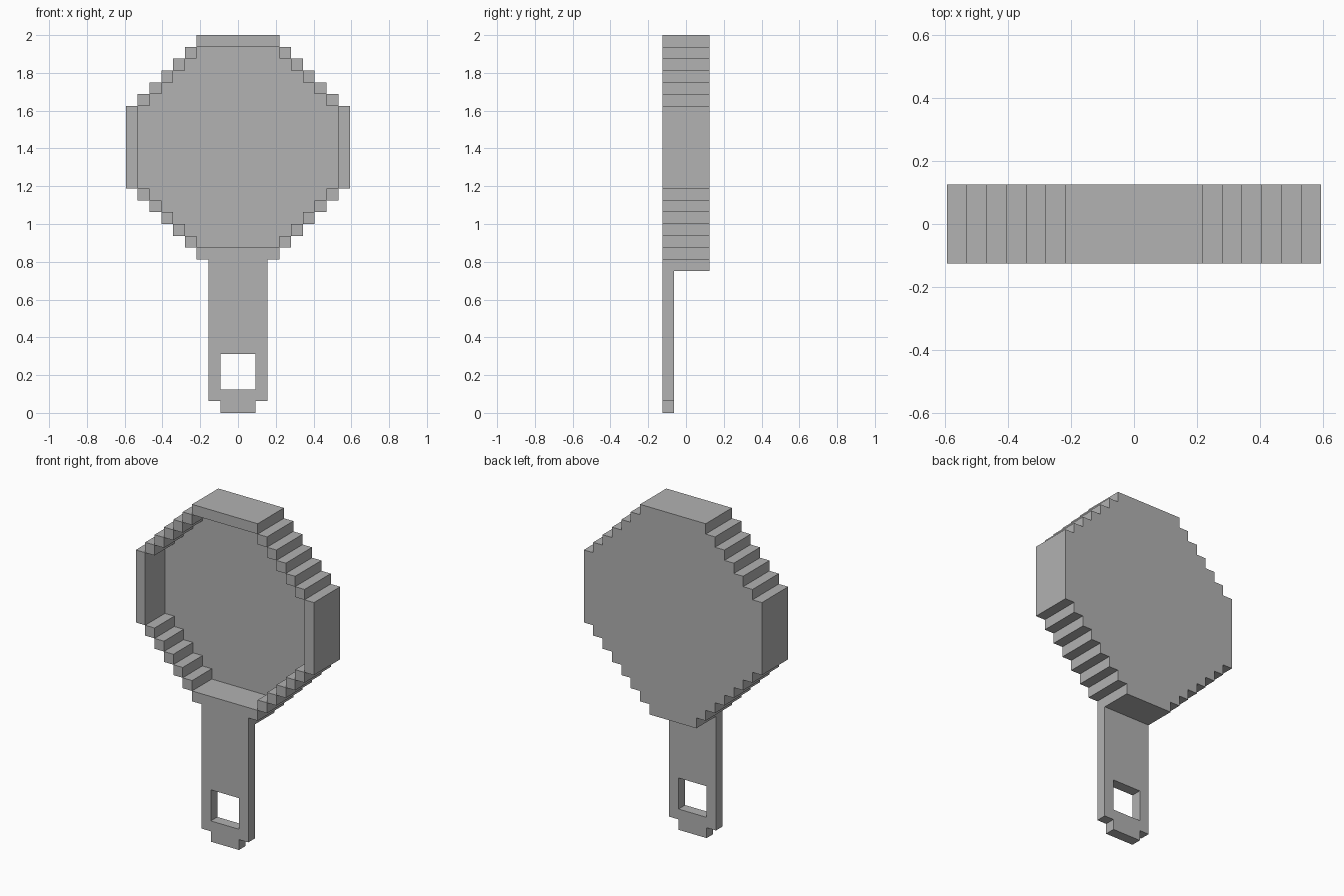
import bpy
import bmesh
import math

cube = bpy.data.objects.get("Cube")
if cube:
    bpy.data.objects.remove(cube, do_unlink=True)

V = 0.0625  # size of one block

grey = bpy.data.materials.new("plain grey")
grey.use_nodes = True
colour = (0.445, 0.445, 0.445, 1)
grey.diffuse_color = colour
grey.node_tree.nodes["Principled BSDF"].inputs["Base Color"].default_value = colour


def slab(name, cells, y0, y1):
    """Extrude a set of (column, row) blocks from y0 to y1, skinning only the outside."""
    bm = bmesh.new()

    def quad(points):
        bm.faces.new([bm.verts.new((x * V, y * V, z * V)) for x, y, z in points])

    for i, k in cells:
        corners = [(i - .5, k), (i + .5, k), (i + .5, k + 1), (i - .5, k + 1)]
        quad([(x, y0, z) for x, z in corners])
        quad([(x, y1, z) for x, z in reversed(corners)])
        neighbours = [(i, k - 1), (i + 1, k), (i, k + 1), (i - 1, k)]
        for n, beside in enumerate(neighbours):
            if beside not in cells:
                a, b = corners[n], corners[(n + 1) % 4]
                quad([(a[0], y0, a[1]), (a[0], y1, a[1]),
                      (b[0], y1, b[1]), (b[0], y0, b[1])])
    bmesh.ops.remove_doubles(bm, verts=bm.verts, dist=V / 100)
    bmesh.ops.dissolve_limit(bm, angle_limit=math.radians(1),
                             verts=bm.verts, edges=bm.edges)
    mesh = bpy.data.meshes.new(name)
    bm.to_mesh(mesh)
    bm.free()
    mesh.materials.append(grey)
    obj = bpy.data.objects.new(name, mesh)
    bpy.context.collection.objects.link(obj)
    return obj


def rect(half, bottom, top):
    return {(i, k) for i in range(-half, half + 1) for k in range(bottom, top)}


# Stepped round disc: half width grows one block per row up to the middle
LOW, HIGH, WIDEST = 13, 31, 9
disc = set()
for row in range(LOW, HIGH + 1):
    half = min(WIDEST, 3 + min(row - LOW, HIGH - row))
    disc |= rect(half, row, row + 1)

# Rim: disc blocks with an open side
steps = [(0, 1), (0, -1), (1, 0), (-1, 0)]
rim = {(i, k) for i, k in disc
       if any((i + dx, k + dz) not in disc for dx, dz in steps)}

slab("pan_base", disc, 1, 2)
slab("pan_rim", rim, -2, 1)

# Neck block under the bowl
slab("neck", rect(2, 12, 13), -1, 2)

# Thin handle with a hanging hole and a narrower tip
slab("handle", (rect(2, 1, 13) | rect(1, 0, 1)) - rect(1, 2, 5), -2, -1)
